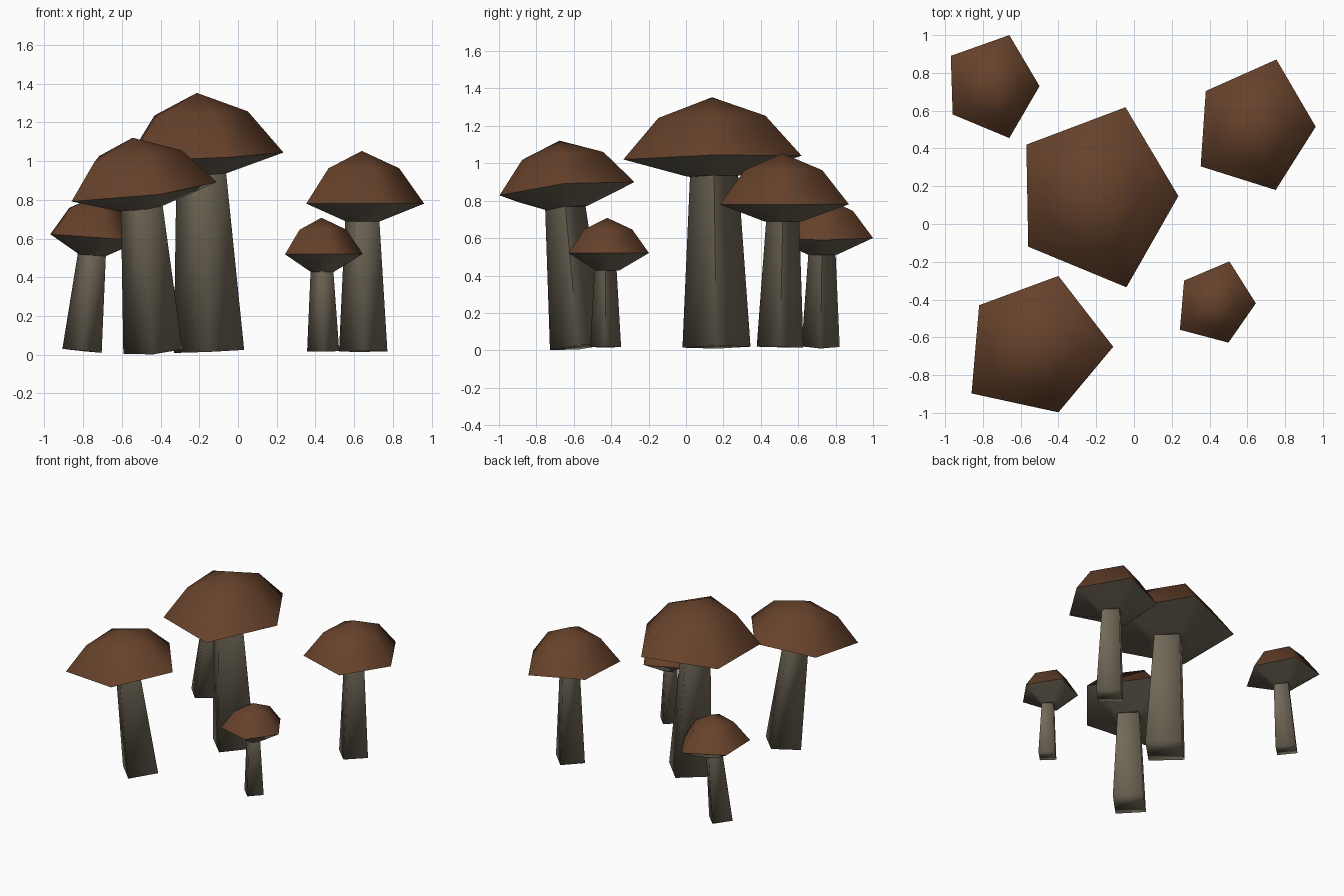
import bpy, bmesh, math
from mathutils import Vector

if "Cube" in bpy.data.objects:
    bpy.data.objects.remove(bpy.data.objects["Cube"])


def material(name, rgb):
    m = bpy.data.materials.new(name)
    m.diffuse_color = (*rgb, 1)
    m.use_nodes = True
    m.node_tree.nodes["Principled BSDF"].inputs["Base Color"].default_value = m.diffuse_color
    return m


BROWN = material("cap brown", (0.133, 0.054, 0.024))
STEM = material("stem beige grey", (0.168, 0.143, 0.100))


def finish(name, bm, mats):
    bmesh.ops.recalc_face_normals(bm, faces=bm.faces)
    me = bpy.data.meshes.new(name)
    bm.to_mesh(me)
    bm.free()
    for m in mats:
        me.materials.append(m)
    ob = bpy.data.objects.new(name, me)
    bpy.context.collection.objects.link(ob)
    return ob


def bridge(bm, a, b, mat=0):
    n = len(a)
    for i in range(n):
        f = bm.faces.new((a[i], a[(i + 1) % n], b[(i + 1) % n], b[i]))
        f.material_index = mat
        f.smooth = True


def make_cap(name, rim_xy, z, height, slope, stem_r):
    """Five-sided dome with a shallow cone underneath, tilted by slope."""
    bm = bmesh.new()
    c = sum((Vector(p) for p in rim_xy), Vector((0, 0))) / 5
    up = Vector((-slope[0], -slope[1], 1))

    def ring(scale, h):
        verts = []
        for p in rim_xy:
            d = (Vector(p) - c) * scale
            base = Vector((c.x + d.x, c.y + d.y, z + d.x * slope[0] + d.y * slope[1]))
            verts.append(bm.verts.new(base + up * h))
        return verts

    radius = sum((Vector(p) - c).length for p in rim_xy) / 5
    rim, mid = ring(1, 0), ring(0.6, height * 0.67)
    low = ring(stem_r * 1.1 / radius, -0.093)
    apex = bm.verts.new(Vector((c.x, c.y, z)) + up * height)
    bridge(bm, rim, mid)
    for i in range(5):
        bm.faces.new((mid[i], mid[(i + 1) % 5], apex)).smooth = True
    bridge(bm, low, rim, 1)
    bm.faces.new(low).material_index = 1
    for i in range(5):                                   # crisp rim
        bm.edges.get((rim[i], rim[(i + 1) % 5])).smooth = False
    finish(name, bm, [BROWN, STEM])


def make_stem(name, bottom, top, r):
    """Tapered four-sided post, corners on the x and y axes."""
    bm = bmesh.new()
    b, t = Vector(bottom), Vector(top)
    axis = (t - b).normalized()
    rot = Vector((0, 0, 1)).rotation_difference(axis)

    def ring(center, rad):
        return [bm.verts.new(center + rot @ Vector((rad * math.cos(k * math.pi / 2),
                                                    rad * math.sin(k * math.pi / 2), 0)))
                for k in range(4)]

    lo, hi = ring(b, r), ring(t + axis * 0.02, r * 0.7)
    bridge(bm, lo, hi)
    bm.faces.new(lo).smooth = True                       # softly shaded foot
    for e in bm.faces.new(hi).edges:
        e.smooth = False
    bm.edges.get((lo[0], hi[0])).smooth = False
    finish(name, bm, [STEM])


# name, rim corners (x, y), rim z, dome height, slope, stem bottom, stem top, stem radius
MUSHROOMS = [
    ("tall", [(.235, .148), (-.045, .618), (-.57, .42), (-.56, -.12), (-.04, -.335)],
     1.023, .33, (.05, .021), (-.15, .163, .017), (-.19, .15, .935), .182),
    ("front_left", [(-.11, -.65), (-.40, -.275), (-.82, -.43), (-.86, -.897), (-.40, -.997)],
     .851, .27, (.101, .098), (-.44, -.575, .016), (-.497, -.645, .76), .153),
    ("back_left", [(-.50, .73), (-.66, 1.0), (-.97, .89), (-.96, .58), (-.66, .455)],
     .607, .213, (-.07, 0), (-.806, .72, .02), (-.755, .727, .52), .102),
    ("front_right", [(.645, -.42), (.505, -.198), (.265, -.30), (.243, -.56), (.50, -.628)],
     .52, .188, (.005, 0), (.44, -.43, .017), (.434, -.43, .425), .083),
    ("back_right", [(.962, .515), (.754, .871), (.38, .704), (.353, .305), (.75, .18)],
     .781, .272, (0, 0), (.647, .503, .017), (.642, .517, .69), .125),
]

for name, rim, z, h, slope, bot, top, r in MUSHROOMS:
    make_cap(name + "_cap", rim, z, h, slope, r * 0.7)
    make_stem(name + "_stem", bot, top, r)
